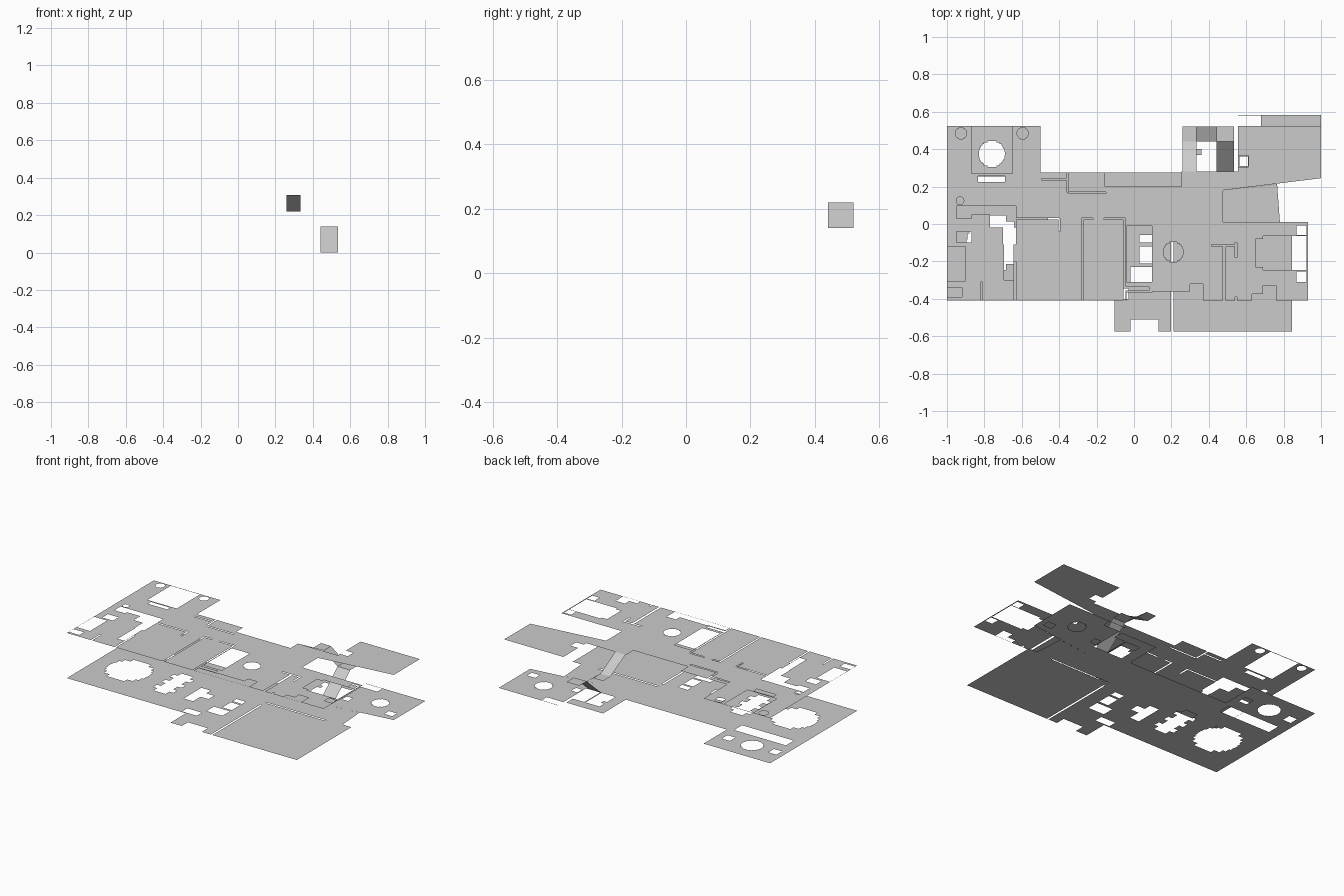
import bpy, math

TOP = 0.307  # height of the upper storey


def mesh_object(name, faces):
    """Make an object from a list of polygons, welding equal corners."""
    index, polys = {}, []
    for f in faces:
        polys.append([index.setdefault(tuple(round(c, 4) for c in p), len(index)) for p in f])
    me = bpy.data.meshes.new(name)
    me.from_pydata(list(index), [], polys)
    ob = bpy.data.objects.new(name, me)
    bpy.context.collection.objects.link(ob)
    return ob


def disc(x, y, r, n=12):
    """Round cut-out as stacked rectangles."""
    out, h = [], 2 * r / n
    for i in range(n):
        m = -r + (i + 0.5) * h
        w = math.sqrt(r * r - m * m)
        out.append((x - w, y + m - h / 2, x + w, y + m + h / 2))
    return out


def floor(name, z, rooms, holes, slants):
    """Rooms minus holes, cut in horizontal strips, plus slanted polygons."""
    ys = sorted({round(v, 4) for r in rooms + holes for v in (r[1], r[3])})
    faces = [[(x, y, z) for x, y in s] for s in slants]
    for y0, y1 in zip(ys, ys[1:]):
        m = (y0 + y1) / 2
        solid = [r for r in rooms if r[1] < m < r[3]]
        void = [r for r in holes if r[1] < m < r[3]]
        xs = sorted({v for r in solid + void for v in (r[0], r[2])})
        start = None
        for x0, x1 in zip(xs, xs[1:]):
            c = (x0 + x1) / 2
            on = any(r[0] < c < r[2] for r in solid) and not any(r[0] < c < r[2] for r in void)
            if on and start is None:
                start = x0
            if not on and start is not None:
                faces.append([(start, y0, z), (x0, y0, z), (x0, y1, z), (start, y1, z)])
                start = None
        if start is not None:
            faces.append([(start, y0, z), (xs[-1], y0, z), (xs[-1], y1, z), (start, y1, z)])
    return mesh_object(name, faces)


# Strip joining the east rooms, shared by both storeys
link = [(.475, .18), (1, .245), (1, .28), (.475, .28)]

# Lower storey: rooms as (x0, y0, x1, y1)
low_rooms = [
    (-1, -.41, .845, .01), (-1, .01, .475, .275), (-1, .275, -.5, .525),
    (-.105, -.51, .845, -.41), (-.105, -.575, -.02, -.51), (.13, -.575, .845, -.51),
    (.255, .275, .475, .28), (.26, .28, .335, .52), (.335, .45, .535, .52), (.335, .37, .36, .40),
    (.44, .28, .45, .45), (.555, .28, 1, .525), (.68, .525, 1, .583), (.555, .579, .68, .583),
]
low_holes = [
    # bedroom furniture
    (-.93, .17, -.54, .255), (-.96, .34, -.90, .40), (-.61, .34, -.55, .40),
    # dining table and chairs
    (-.46, -.25, -.37, .05), (-.49, -.21, -.46, -.17), (-.49, -.12, -.46, -.08),
    (-.49, -.03, -.46, .01), (-.37, -.21, -.34, -.17), (-.37, -.12, -.34, -.08),
    (-.37, -.03, -.34, .01),
    # kitchen counters
    (-.24, -.24, -.17, -.05), (-.17, -.16, -.11, -.10), (-.14, -.40, -.03, -.345),
    (.03, -.10, .10, -.06), (.03, -.21, .10, -.12), (-.02, -.31, .10, -.23),
    # walls
    (.198, -.575, .21, -.04), (.21, -.005, .66, .005),
    # north east room furniture
    (.565, .31, .61, .36), (.90, .285, .96, .335),
]
low_holes += disc(-.75, -.10, .145, 9) + disc(-.76, .375, .07, 16) + disc(.79, .40, .055, 9)
floor("lower_floor", 0, low_rooms, low_holes,
      [link, [(.475, .01), (.78, .01), (.765, .215), (.475, .18)]])

# Upper storey
up_rooms = [
    (-1, -.41, .93, .01), (-1, .01, .475, .2), (-1, .2, -.5, .525), (-.5, .2, -.155, .275),
    (.255, .2, .475, .28), (.555, .28, 1, .525),
]
up_walls = [
    (-.642, -.41, -.632, -.2), (-.642, .025, -.49, .033), (-.632, .025, -.40, .033),
    (-.28, -.41, -.27, .03), (-.28, .025, -.22, .033), (-.055, -.41, -.046, .03),
    (-.16, .025, -.046, .033), (-.405, -.04, -.395, .03), (-.82, -.41, -.81, -.31),
    (-.495, .235, -.36, .243), (-.36, .17, -.35, .275), (-.35, .163, -.15, .171),
    (.475, -.41, .49, -.12), (.415, -.12, .55, -.11), (.54, -.18, .55, -.10), (.54, -.41, .55, -.39),
]
up_holes = [
    # bed and bench
    (-.87, .27, -.65, .52), (-.835, .225, -.69, .257),
    # bathroom fittings
    (-.95, .03, -.87, .095), (-.87, .05, -.63, .095), (-.77, -.02, -.69, .05),
    (-.70, -.11, -.63, .05), (-.695, -.30, -.645, -.11), (-.95, -.10, -.87, -.04),
    (-.998, -.305, -.90, -.12), (-.998, -.39, -.92, -.34),
    # kitchen counters
    (-.04, -.31, .095, -.01), (-.05, -.355, .08, -.335), (-.04, -.408, .10, -.365),
    (.10, -.408, .30, -.36), (.30, -.408, .37, -.32),
    # east bedroom
    (.69, -.245, .922, -.065), (.65, -.23, .69, -.08), (.868, -.06, .922, -.007),
    (.868, -.31, .922, -.255), (.63, -.408, .69, -.375), (.69, -.408, .76, -.33),
    # north east room
    (.555, .305, .612, .365),
]
for x, y, r in [(-.925, .485, .03), (-.595, .485, .03), (-.93, .125, .02), (.21, -.15, .053)]:
    up_holes += disc(x, y, r, 14)
floor("upper_floor", TOP, up_rooms, up_walls + up_holes, [link])

# U-shaped stair ramps with two landings
a, b = 0.14, 0.22
mesh_object("stair_ramps", [
    [(.44, .28, 0), (.535, .28, 0), (.535, .44, a), (.44, .44, a)],
    [(.44, .44, a), (.535, .44, a), (.535, .52, a), (.44, .52, a)],
    [(.335, .44, b), (.44, .44, a), (.44, .52, a), (.335, .52, b)],
    [(.26, .44, b), (.335, .44, b), (.335, .52, b), (.26, .52, b)],
    [(.26, .28, TOP), (.335, .28, TOP), (.335, .44, b), (.26, .44, b)],
])
